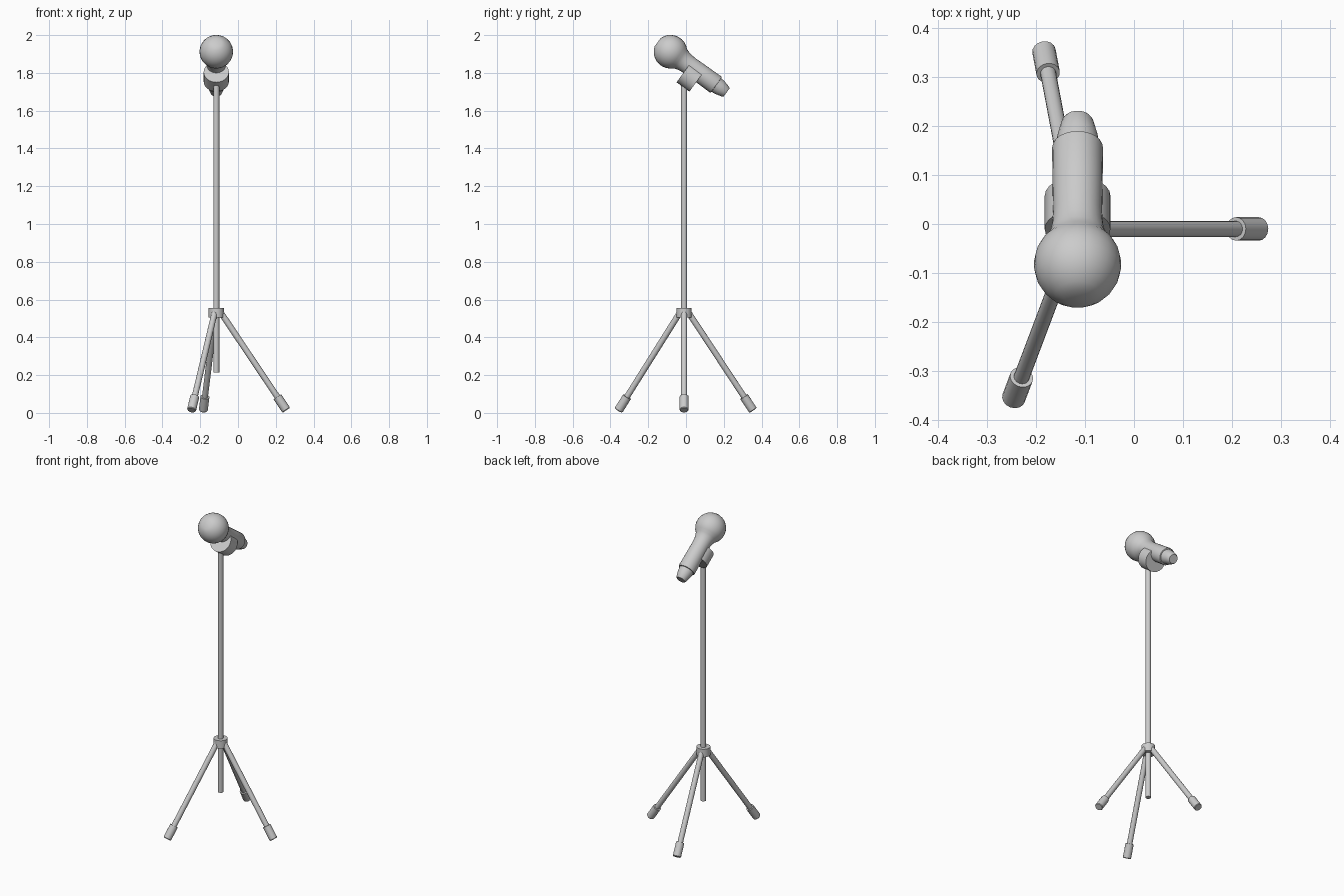
import bpy, bmesh
from math import sin, cos, radians, pi
from mathutils import Vector

if "Cube" in bpy.data.objects:
    bpy.data.objects.remove(bpy.data.objects["Cube"])

CX, CY = -0.115, -0.01


def revolve(name, profile, origin, axis, sides=24):
    """Spin (distance along axis, radius) pairs into a closed solid."""
    bm = bmesh.new()
    q = Vector(axis).to_track_quat('Z', 'Y')
    rings = []
    for t, r in profile:
        rings.append([bm.verts.new(Vector(origin) + q @ Vector(
            (r * cos(2 * pi * i / sides), r * sin(2 * pi * i / sides), t)))
            for i in range(sides)])
    for a, b in zip(rings, rings[1:]):
        for i in range(sides):
            j = (i + 1) % sides
            bm.faces.new((a[i], a[j], b[j], b[i]))
    bm.faces.new(rings[0][::-1])
    bm.faces.new(rings[-1])
    bmesh.ops.recalc_face_normals(bm, faces=bm.faces)
    mesh = bpy.data.meshes.new(name)
    bm.to_mesh(mesh)
    bm.free()
    ob = bpy.data.objects.new(name, mesh)
    bpy.context.collection.objects.link(ob)
    bpy.context.view_layer.objects.active = ob
    ob.select_set(True)
    bpy.ops.object.shade_smooth_by_angle(angle=radians(35))
    ob.select_set(False)
    return ob


# Upright pole and the hub holding the legs
revolve("pole", [(0.215, 0.016), (1.76, 0.016)], (CX, CY, 0), (0, 0, 1), 16)
revolve("leg_hub", [(0.505, 0.04), (0.556, 0.04)], (CX, CY, 0), (0, 0, 1))

# Three splayed legs with thicker rubber feet
for n, ang in enumerate((0, 100.7, 249.3), 1):
    out = Vector((cos(radians(ang)), sin(radians(ang)), 0))
    foot = Vector((CX, CY, 0.014)) + out * 0.371
    top = Vector((CX, CY, 0.534)) + out * 0.022
    axis = top - foot
    revolve(f"leg_{n}", [(0.03, 0.016), (axis.length, 0.016)], foot, axis, 16)
    revolve(f"foot_{n}", [(0, 0.021), (0.004, 0.024), (0.086, 0.024)], foot, axis, 16)

# Microphone: ball grille, flared neck, handle and stepped tail on one tilted axis
tilt = radians(36)
along = Vector((0, cos(tilt), -sin(tilt)))
below = Vector((0, -sin(tilt), -cos(tilt)))
head = Vector((CX, -0.082, 1.912))
R = 0.089
ball = [(-R * cos(radians(a)), R * sin(radians(a))) for a in range(18, 137, 13)]
revolve("microphone", ball + [
    (0.08, 0.056), (0.10, 0.052), (0.13, 0.050), (0.20, 0.051), (0.293, 0.052),
    (0.299, 0.050), (0.30, 0.044), (0.325, 0.041), (0.36, 0.032), (0.367, 0.027)],
    head, along)

# Round clip gripping the handle from below
revolve("microphone_clip", [(0.121, 0.067), (0.205, 0.067)], head + below * 0.045, along)
